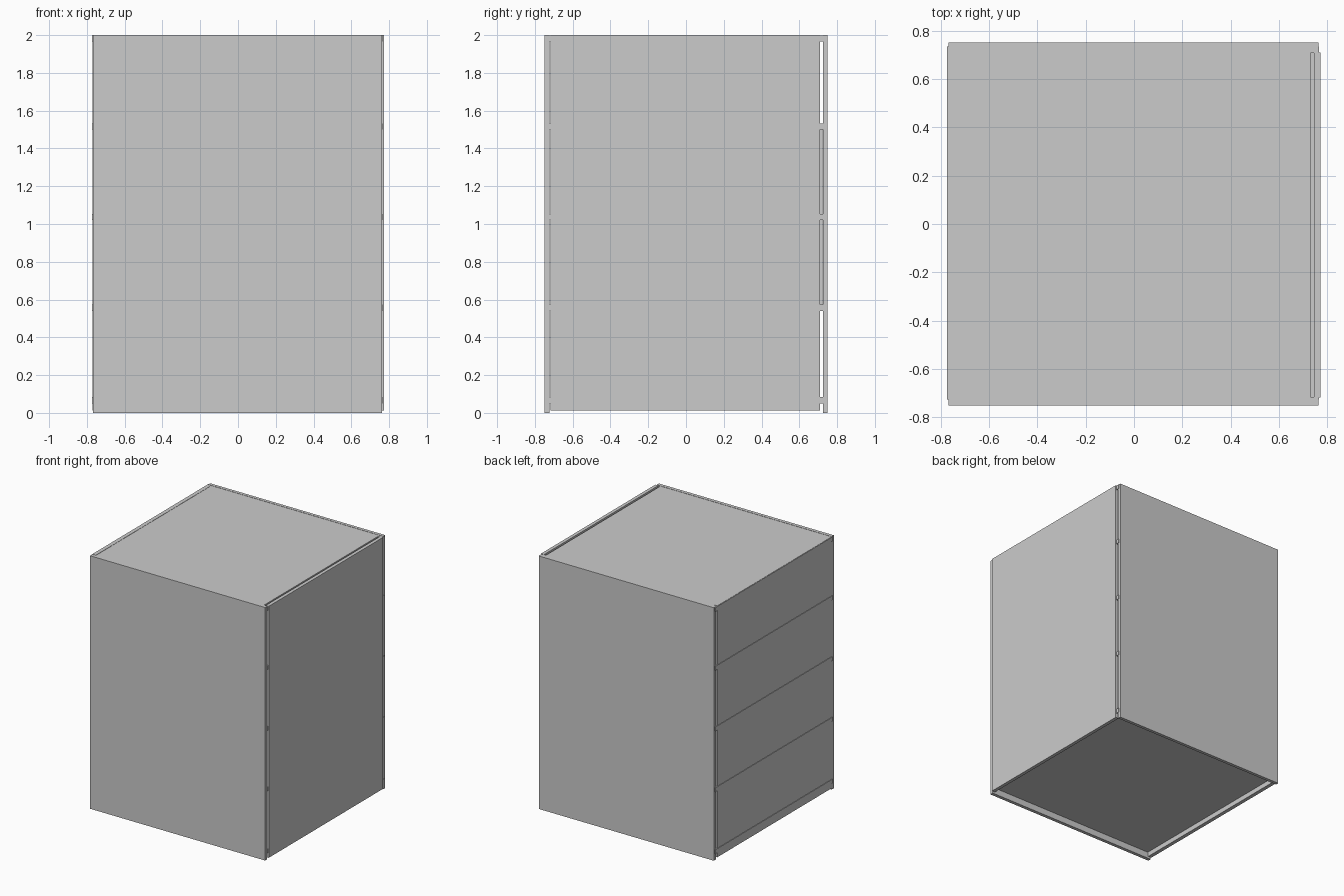
import bpy

if "Cube" in bpy.data.objects:
    bpy.data.objects.remove(bpy.data.objects["Cube"])


def box(name, x, y, z):
    """Axis-aligned box from (min, max) ranges."""
    bpy.ops.mesh.primitive_cube_add(
        size=1, location=[(a + b) / 2 for a, b in (x, y, z)])
    ob = bpy.context.object
    ob.name = name
    ob.scale = [b - a for a, b in (x, y, z)]
    bpy.ops.object.transform_apply(location=False, rotation=False, scale=True)
    return ob


# Front and back panels
box("front_panel", (-0.768, 0.762), (-0.75, -0.723), (0, 2))
box("back_panel", (-0.768, 0.762), (0.725, 0.75), (0, 2))

# Right side is one sheet, leaving a narrow slot at the back corner
box("right_panel", (0.745, 0.772), (-0.718, 0.709), (0.012, 2))

# Shelves at even heights, with edges showing through the left side
levels = [0.05, 0.54, 1.02, 1.5, 1.965]
thick = 0.033
for i, z in enumerate(levels):
    right = 0.745 if i == 0 else 0.73
    box(f"shelf_{i + 1}", (-0.774, right), (-0.726, 0.735), (z, z + thick))
    # Tenons reaching out through the right corner slots
    for side, y in (("front", (-0.726, -0.716)), ("back", (0.707, 0.735))):
        box(f"tenon_{side}_{i + 1}", (right, 0.766), y, (z, z + thick))

# Left side sheets fitted between the shelf edges
edges = [0.012 - thick] + levels + [2]
for i in range(len(edges) - 1):
    box(f"left_panel_{i + 1}", (-0.77, -0.74), (-0.718, 0.709),
        (edges[i] + thick, edges[i + 1]))

# Battens closing the corner slot inside the two middle bays
for i in (1, 2):
    box(f"back_batten_{i}", (-0.7, 0.7), (0.705, 0.722),
        (levels[i] + thick, levels[i + 1]))
